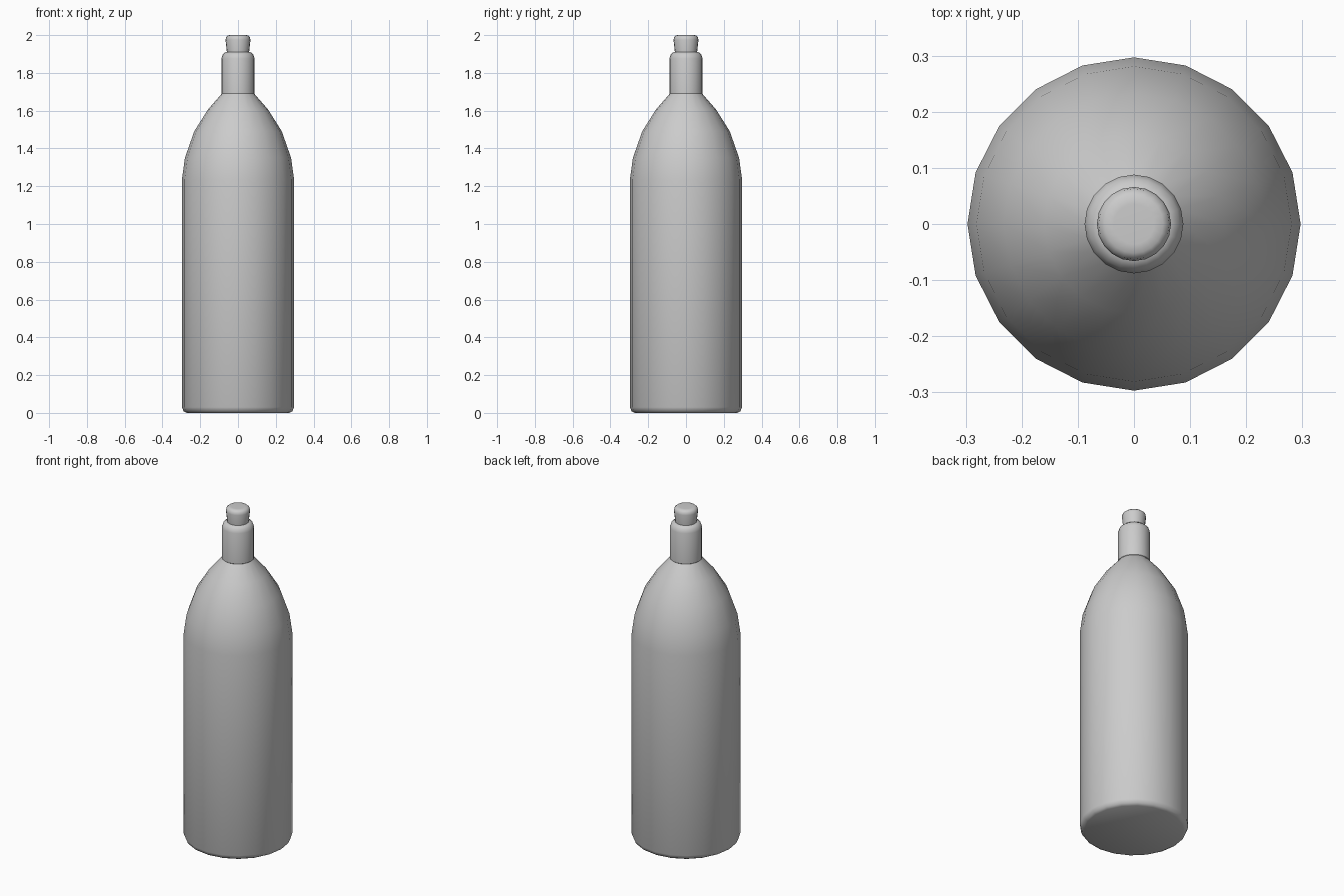
import bpy, bmesh, math

if "Cube" in bpy.data.objects:
    bpy.data.objects.remove(bpy.data.objects["Cube"])

SIDES = 20


def lathe(name, profile):
    """Revolve (radius, z) points around z and close both ends."""
    bm = bmesh.new()
    rings = []
    for r, z in profile:
        rings.append([bm.verts.new((r * math.cos(2 * math.pi * i / SIDES),
                                    r * math.sin(2 * math.pi * i / SIDES), z))
                      for i in range(SIDES)])
    for low, high in zip(rings, rings[1:]):
        for i in range(SIDES):
            j = (i + 1) % SIDES
            bm.faces.new((low[i], low[j], high[j], high[i]))
    bm.faces.new(rings[0][::-1])
    bm.faces.new(rings[-1])
    mesh = bpy.data.meshes.new(name)
    bm.to_mesh(mesh)
    bm.free()
    obj = bpy.data.objects.new(name, mesh)
    bpy.context.collection.objects.link(obj)
    bpy.ops.object.select_all(action='DESELECT')
    obj.select_set(True)
    bpy.context.view_layer.objects.active = obj
    bpy.ops.object.shade_smooth_by_angle(angle=math.radians(40))
    return obj


# Bottle: rounded base, straight wall, curved shoulder, neck and rounded lip
lathe("bottle", [
    (0.272, 0.0), (0.288, 0.009), (0.297, 0.03), (0.297, 1.235),
    (0.281, 1.35), (0.232, 1.49), (0.16, 1.605), (0.086, 1.69),
    (0.088, 1.692), (0.088, 1.876), (0.081, 1.898), (0.066, 1.91),
    (0.052, 1.911),
])

# Stopper: slightly wider towards its rounded top
lathe("stopper", [
    (0.058, 1.895), (0.059, 1.912), (0.066, 1.975), (0.063, 1.99),
    (0.052, 1.999), (0.036, 2.0),
])
